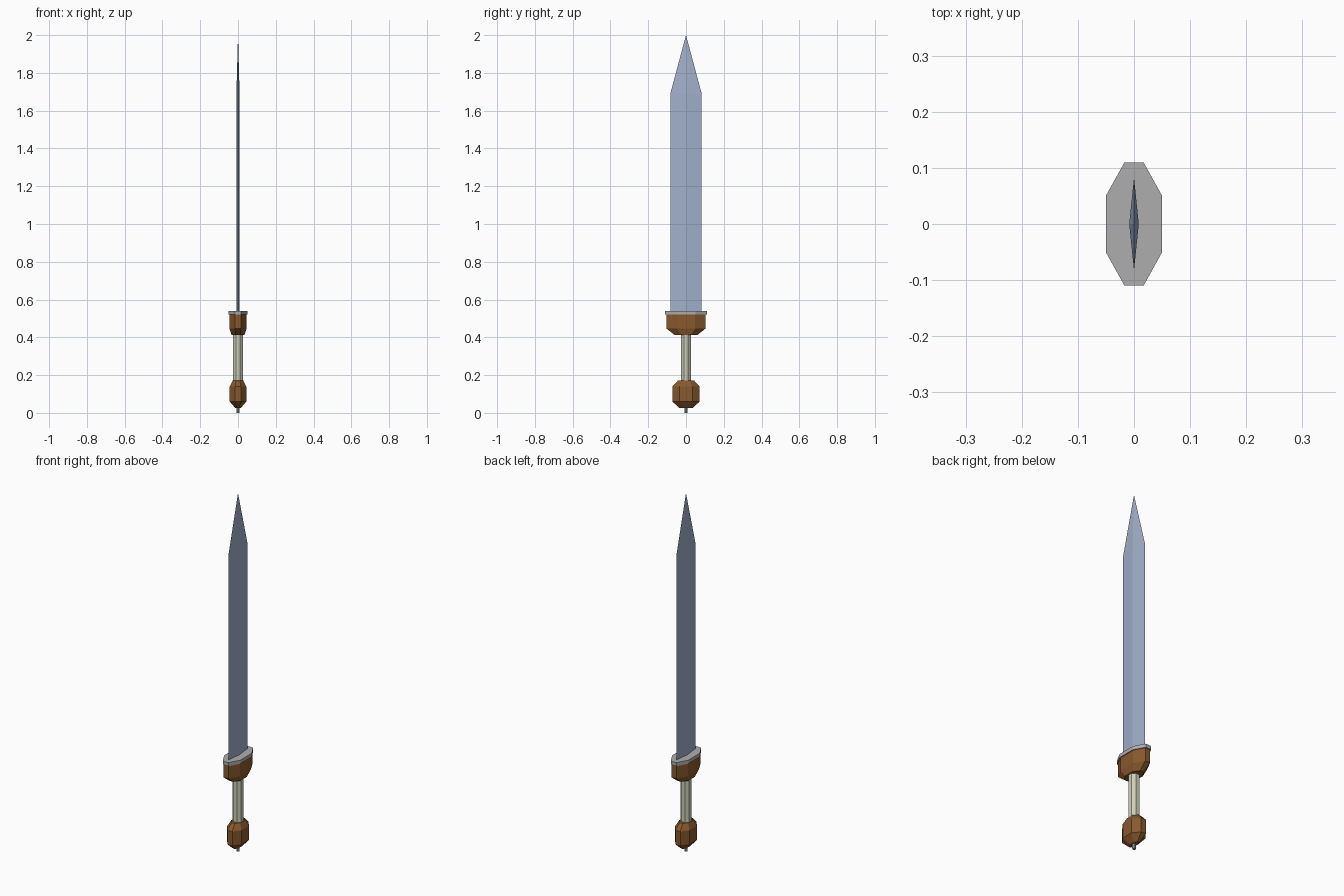
import bpy, math

if "Cube" in bpy.data.objects:
    bpy.data.objects.remove(bpy.data.objects["Cube"])


def material(name, r, g, b):
    m = bpy.data.materials.new(name)
    m.diffuse_color = (r, g, b, 1)
    m.use_nodes = True
    m.node_tree.nodes["Principled BSDF"].inputs["Base Color"].default_value = m.diffuse_color
    return m


STEEL = material("blue steel", 0.36, 0.44, 0.60)
WOOD = material("brown wood", 0.25, 0.10, 0.027)
BONE = material("pale bone", 0.62, 0.62, 0.48)
METAL = material("grey metal", 0.42, 0.42, 0.42)


def loft(name, outline, levels, mat):
    """Stack a unit outline at (z, half_x, half_y) levels; zero size makes a point."""
    n, verts, faces, rings = len(outline), [], [], []
    for z, sx, sy in levels:
        start = len(verts)
        if sx == 0 and sy == 0:
            verts.append((0, 0, z))
            rings.append([start] * n)
        else:
            verts += [(x * sx, y * sy, z) for x, y in outline]
            rings.append(list(range(start, start + n)))
    for a, b in zip(rings, rings[1:]):
        for i in range(n):
            j = (i + 1) % n
            faces.append(list(dict.fromkeys((a[i], a[j], b[j], b[i]))))
    faces.append(rings[0][::-1])
    if len(set(rings[-1])) > 1:
        faces.append(rings[-1])
    mesh = bpy.data.meshes.new(name)
    mesh.from_pydata(verts, [], faces)
    mesh.materials.append(mat)
    mesh.update()
    ob = bpy.data.objects.new(name, mesh)
    bpy.context.collection.objects.link(ob)
    return ob


def ngon(n, offset=0.0):
    return [(math.cos(2 * math.pi * i / n + offset), math.sin(2 * math.pi * i / n + offset))
            for i in range(n)]


DIAMOND = ngon(4)
LONG_OCTAGON = [(1, -.46), (1, .46), (.34, 1), (-.34, 1),
                (-1, .46), (-1, -.46), (-.34, -1), (.34, -1)]

# Blade with a central ridge and a pointed tip
loft("blade", DIAMOND, [(0.53, .0085, .083), (1.69, .0085, .083), (2.0, 0, 0)], STEEL)

# Guard: metal plate over a tapered wooden block
loft("guard_plate", LONG_OCTAGON, [(0.52, .05, .11), (0.54, .05, .11)], METAL)
loft("guard", LONG_OCTAGON,
     [(0.412, .034, .06), (0.447, .045, .104), (0.52, .045, .104)], WOOD)

# Octagonal grip
loft("grip", ngon(8, math.pi / 8), [(0.165, .029, .029), (0.415, .029, .029)], BONE)

# Faceted pommel and the tang end below it
loft("pommel", LONG_OCTAGON,
     [(0.025, .014, .034), (0.06, .044, .072), (0.14, .044, .072), (0.172, .028, .042)], WOOD)
loft("tang_end", ngon(8, math.pi / 8), [(0.0, .009, .009), (0.03, .009, .009)], METAL)
